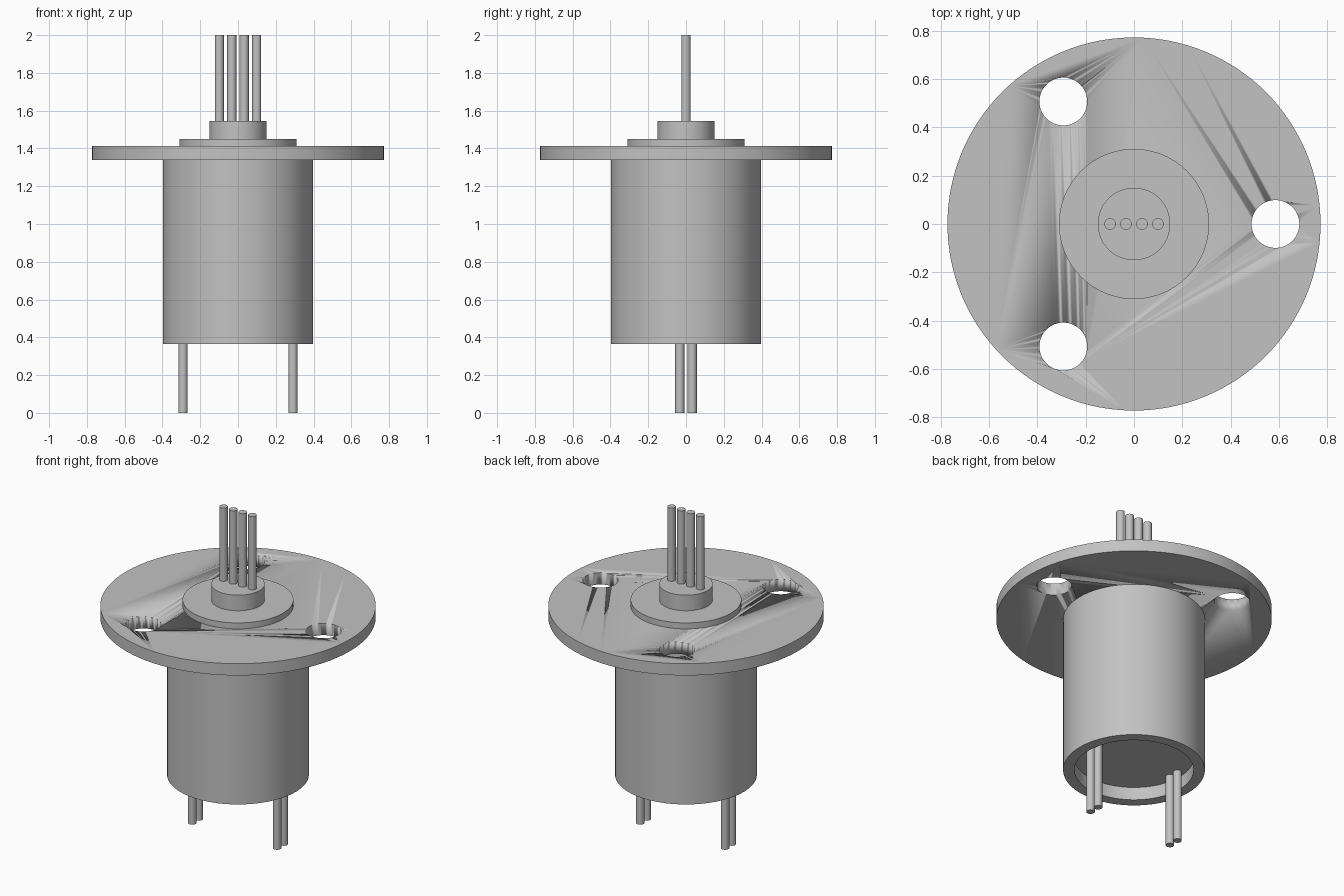
import bpy, bmesh
from math import cos, sin, pi, radians

cube = bpy.data.objects.get("Cube")
if cube:
    bpy.data.objects.remove(cube, do_unlink=True)

# One plain grey for every part
grey = bpy.data.materials.new("plain grey")
grey.use_nodes = True
colour = (0.54, 0.54, 0.54, 1)
grey.diffuse_color = colour
grey.node_tree.nodes["Principled BSDF"].inputs["Base Color"].default_value = colour


def smooth(obj):
    bpy.ops.object.select_all(action='DESELECT')
    obj.select_set(True)
    bpy.context.view_layer.objects.active = obj
    bpy.ops.object.shade_smooth_by_angle(angle=radians(30))


def lathe(name, profile, segments=96, centre=(0, 0)):
    """Revolve (radius, height) points that start and end on the axis."""
    bm = bmesh.new()
    rings = []
    for r, z in profile:
        count = segments if r > 0 else 1
        rings.append([bm.verts.new((r * cos(2 * pi * i / segments),
                                    r * sin(2 * pi * i / segments), z))
                      for i in range(count)])
    for a, b in zip(rings, rings[1:]):
        if len(a) == 1:
            bm.faces.new(b)
        elif len(b) == 1:
            bm.faces.new(a)
        else:
            for i in range(segments):
                j = (i + 1) % segments
                bm.faces.new((a[i], a[j], b[j], b[i]))
    # The flat end caps need no centre point
    for ring in rings:
        if len(ring) == 1:
            bm.verts.remove(ring[0])
    bmesh.ops.recalc_face_normals(bm, faces=bm.faces)
    mesh = bpy.data.meshes.new(name)
    bm.to_mesh(mesh)
    bm.free()
    mesh.materials.append(grey)
    obj = bpy.data.objects.new(name, mesh)
    obj.location = (*centre, 0)
    bpy.context.collection.objects.link(obj)
    smooth(obj)
    return obj


def rod(name, radius, low, high, centre=(0, 0), segments=96):
    return lathe(name, [(0, low), (radius, low), (radius, high), (0, high)],
                 segments, centre)


# Main barrel with a shallow recess underneath
lathe("barrel", [(0, 0.445), (0.335, 0.445), (0.335, 0.365),
                 (0.398, 0.365), (0.398, 1.339), (0, 1.339)])

# Mounting flange with three bolt holes
flange = rod("mounting_flange", 0.773, 1.339, 1.412, segments=128)
for k in range(3):
    angle = k * 2 * pi / 3
    cutter = rod("hole_cutter", 0.099, 1.2, 1.6,
                 (0.586 * cos(angle), 0.586 * sin(angle)), 64)
    cutter.hide_render = True
    cut = flange.modifiers.new("bolt hole", 'BOOLEAN')
    cut.object = cutter
    cut.operation = 'DIFFERENCE'
    cut.solver = 'EXACT'
    bpy.context.view_layer.objects.active = flange
    bpy.ops.object.modifier_move_to_index(modifier=cut.name, index=0)
    bpy.ops.object.modifier_apply(modifier=cut.name)
    bpy.data.objects.remove(cutter, do_unlink=True)

# Raised rotor cap and hub on the flange
rod("rotor_cap", 0.311, 1.40, 1.449)
rod("rotor_hub", 0.15, 1.44, 1.546)

# Row of four wires on top
for k in range(4):
    rod(f"top_wire_{k + 1}", 0.024, 1.54, 2.0, (-0.099 + 0.066 * k, 0), 32)

# Two pairs of wires below
for side, x in (("right", -0.291), ("left", 0.291)):
    for end, y in (("front", -0.033), ("back", 0.033)):
        rod(f"bottom_wire_{end}_{side}", 0.024, 0, 0.45, (x, y), 32)
